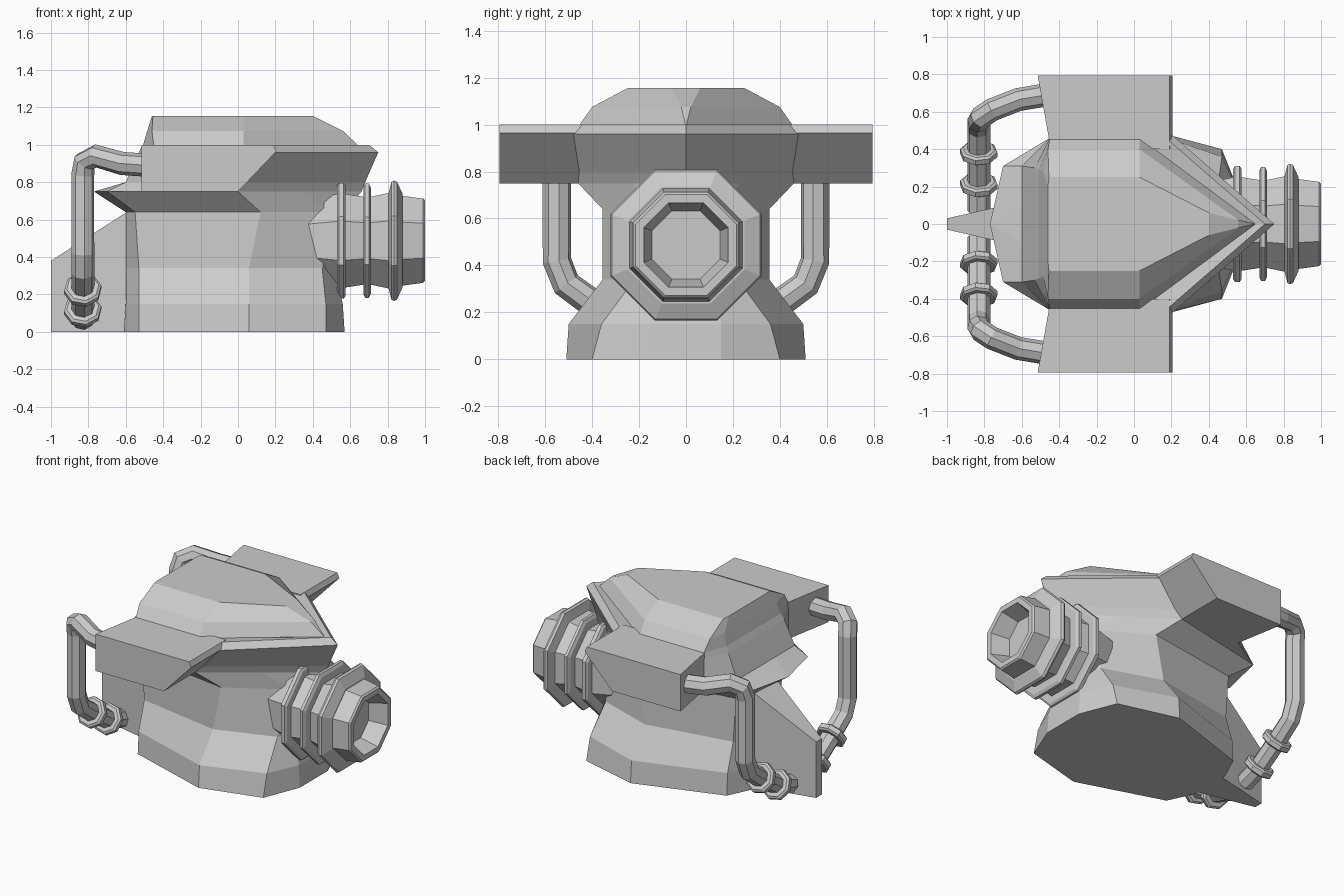
import bpy, bmesh, math
from mathutils import Vector

if "Cube" in bpy.data.objects:
    bpy.data.objects.remove(bpy.data.objects["Cube"])


def finish(bm, name):
    bmesh.ops.remove_doubles(bm, verts=bm.verts, dist=1e-4)
    bmesh.ops.recalc_face_normals(bm, faces=bm.faces)
    me = bpy.data.meshes.new(name)
    bm.to_mesh(me)
    bm.free()
    ob = bpy.data.objects.new(name, me)
    bpy.context.collection.objects.link(ob)
    return ob


def bridge(bm, rings, caps=True):
    for a, b in zip(rings, rings[1:]):
        n = len(a)
        for i in range(n):
            j = (i + 1) % n
            bm.faces.new((a[i], a[j], b[j], b[i]))
    if caps:
        bm.faces.new(rings[0])
        bm.faces.new(rings[-1])


def loft(name, levels):
    """Stack of horizontal outlines; each half outline is mirrored in y."""
    bm = bmesh.new()
    rings = []
    for z, half in levels:
        pts = half + [(x, -y) for x, y in reversed(half)]
        rings.append([bm.verts.new((x, y, z)) for x, y in pts])
    bridge(bm, rings)
    return finish(bm, name)


def turned(name, profile, centre, axis, sides=8):
    """Faceted turning: profile of (distance along axis, flat radius)."""
    bm = bmesh.new()
    q = Vector((1, 0, 0)).rotation_difference(Vector(axis).normalized())
    k = 1 / math.cos(math.pi / sides)
    rings = []
    for d, r in profile:
        ring = []
        for i in range(sides):
            t = (i + 0.5) * 2 * math.pi / sides
            p = Vector((d, r * k * math.cos(t), r * k * math.sin(t)))
            ring.append(bm.verts.new(Vector(centre) + q @ p))
        rings.append(ring)
    bridge(bm, rings)
    return finish(bm, name)


# Lower body: flared base, waist and overhanging collar
loft("lower_body", [
    (0.00, [(-.61, .15), (-.53, .32), (.06, .51), (.47, .40), (.57, .15)]),
    (0.15, [(-.60, .15), (-.53, .31), (.06, .50), (.47, .36), (.56, .15)]),
    (0.34, [(-.60, .12), (-.53, .25), (.06, .355), (.45, .22), (.51, .10)]),
    (0.64, [(-.60, .12), (-.55, .25), (.12, .355), (.50, .13), (.57, .04)]),
    (0.75, [(-.77, 0), (-.70, .31), (0, .46), (.33, .23), (.66, 0)]),
])

# Head: pointed brim and faceted dome
loft("head_dome", [
    (0.75, [(-.77, 0), (-.70, .31), (-.45, .46), (0, .46), (.66, 0)]),
    (0.80, [(-.60, .10), (-.60, .31), (-.45, .46), (.04, .46), (.68, 0)]),
    (0.96, [(-.53, .10), (-.53, .30), (-.45, .46), (.20, .48), (.75, 0)]),
    (1.00, [(-.51, .10), (-.51, .29), (-.45, .46), (.17, .46), (.70, 0)]),
    (0.99, [(-.51, .10), (-.51, .29), (-.45, .46), (.03, .46), (.65, 0)]),
    (1.075, [(-.485, .10), (-.485, .28), (-.46, .40), (.03, .40), (.56, .02)]),
    (1.155, [(-.46, .10), (-.46, .20), (-.455, .25), (.03, .25), (.40, .06)]),
])

# Tapered rear fin
bm = bmesh.new()
for x, y, top in ((-1, .03, .38), (-.58, .125, .65)):
    for s in (-1, 1):
        for z in (0, top):
            bm.verts.new((x, s * y, z))
bmesh.ops.convex_hull(bm, input=bm.verts)
finish(bm, "rear_fin")

# Ribbed octagonal nozzle with a hollow end
turned("front_nozzle", [
    (.35, .21), (.53, .25), (.53, .295), (.54, .31), (.565, .31), (.575, .295),
    (.575, .25), (.67, .235), (.67, .285), (.68, .305), (.70, .305), (.71, .285),
    (.71, .235), (.805, .255), (.82, .315), (.835, .322), (.85, .315), (.88, .25),
    (.88, .24), (.99, .225), (1.0, .215), (1.0, .18), (.88, .145)],
    (0, 0, .487), (1, 0, 0))

wing_profile = [(-.515, .75), (0, .75), (.205, .965), (.19, 1.0), (-.515, 1.0)]
pipe_path = [(-.47, .69, .89), (-.62, .665, .90), (-.76, .61, .94), (-.82, .57, .91),
             (-.83, .55, .84), (-.83, .55, .42), (-.83, .51, .32), (-.83, .38, .225),
             (-.83, .21, .115), (-.83, .07, .07)]

for side, s in (("left", -1), ("right", 1)):
    # Side wing
    bm = bmesh.new()
    rings = []
    for y, back in ((.40, .07), (.795, 0)):
        rings.append([bm.verts.new((x + (back if x < -.3 else 0), s * y, z))
                      for x, z in wing_profile])
    bridge(bm, rings)
    finish(bm, side + "_wing")

    # Bent pipe from the wing to the fin
    cu = bpy.data.curves.new(side + "_pipe", 'CURVE')
    cu.dimensions = '3D'
    cu.bevel_depth = .062
    cu.bevel_resolution = 2
    cu.use_fill_caps = True
    sp = cu.splines.new('POLY')
    sp.points.add(len(pipe_path) - 1)
    for p, (x, y, z) in zip(sp.points, pipe_path):
        p.co = (x, s * y, z, 1)
    sp.use_smooth = False
    ob = bpy.data.objects.new(side + "_pipe", cu)
    bpy.context.collection.objects.link(ob)
    bpy.ops.object.select_all(action='DESELECT')
    ob.select_set(True)
    bpy.context.view_layer.objects.active = ob
    bpy.ops.object.convert(target='MESH')

    # Pipe collars
    for n, (y, z) in enumerate(((.38, .225), (.21, .115))):
        turned(f"{side}_pipe_collar_{n + 1}",
               [(-.025, .08), (-.015, .093), (.015, .093), (.025, .08)],
               (-.83, s * y, z), (0, s * .84, .54))
